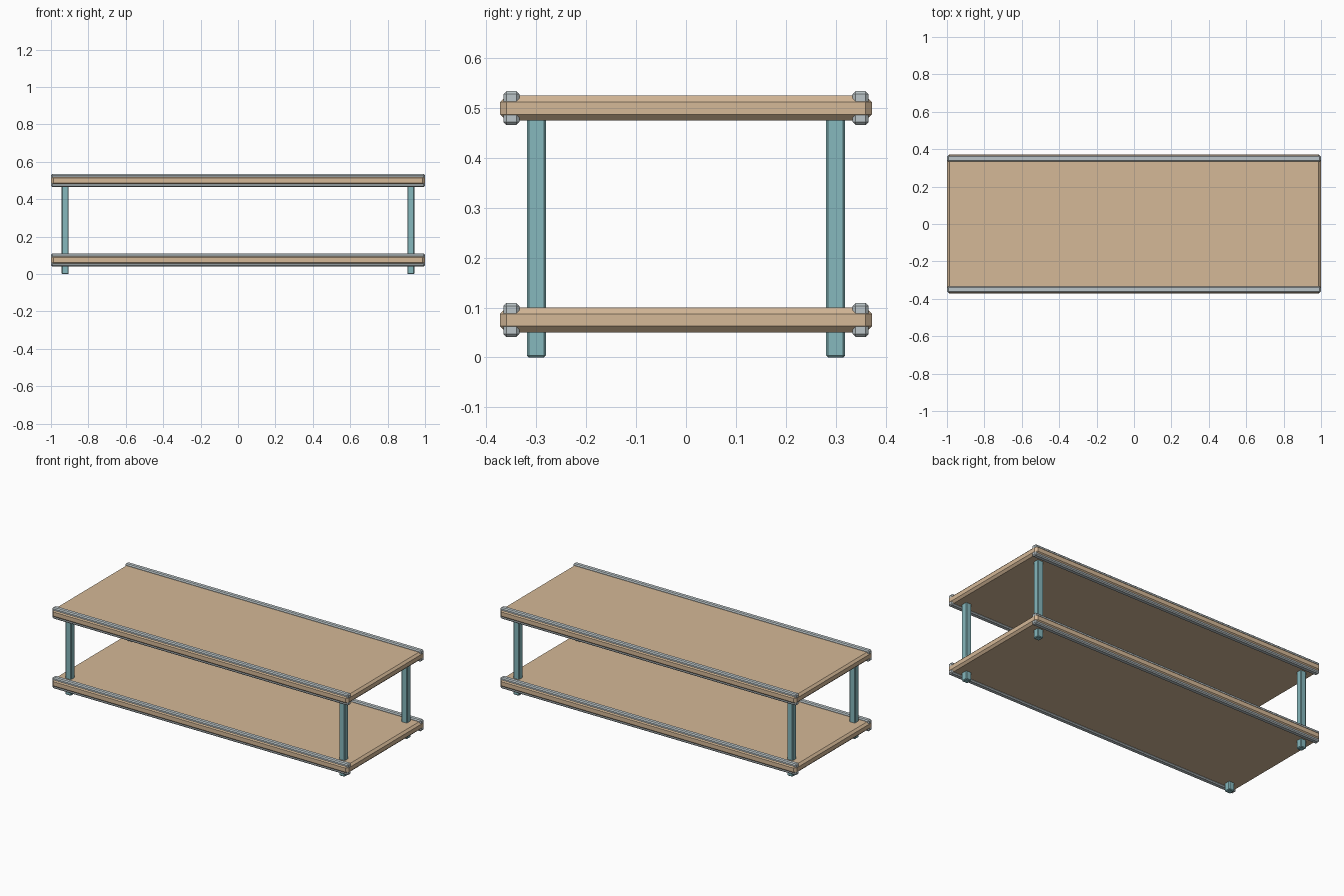
import bpy, bmesh
from mathutils import Matrix

if "Cube" in bpy.data.objects:
    bpy.data.objects.remove(bpy.data.objects["Cube"])


def material(name, rgb):
    m = bpy.data.materials.new(name)
    m.diffuse_color = (*rgb, 1)
    m.use_nodes = True
    m.node_tree.nodes["Principled BSDF"].inputs["Base Color"].default_value = m.diffuse_color
    return m


wood = material("wood", (0.66, 0.48, 0.31))
teal = material("teal_paint", (0.24, 0.48, 0.51))
steel = material("grey_trim", (0.50, 0.56, 0.58))


def chamfered_box(name, size, centre, chamfer, mat):
    bm = bmesh.new()
    bmesh.ops.create_cube(bm, size=1, matrix=Matrix.Diagonal((*size, 1)))
    mesh = bpy.data.meshes.new(name)
    bm.to_mesh(mesh)
    bm.free()
    mesh.materials.append(mat)
    obj = bpy.data.objects.new(name, mesh)
    obj.location = centre
    bpy.context.collection.objects.link(obj)
    bev = obj.modifiers.new("chamfer", 'BEVEL')
    bev.width = chamfer
    bev.segments = 1
    bev.limit_method = 'NONE'
    return obj


SIDES = ((-1, "front"), (1, "back"))

# Two shelves, each with trim rails set through its long edges
for level, z in (("lower", 0.075), ("upper", 0.5)):
    chamfered_box(f"{level}_shelf", (2.0, 0.745, 0.05), (0, 0, z), 0.0125, wood)
    for sy, side in SIDES:
        chamfered_box(f"{level}_{side}_rail", (1.998, 0.032, 0.068),
                      (0, sy * 0.35, z), 0.006, steel)

# Four corner legs, passing through the lower shelf up into the upper one
for sx, end in ((-1, "left"), (1, "right")):
    for sy, side in SIDES:
        chamfered_box(f"{side}_{end}_leg", (0.038, 0.038, 0.5),
                      (sx * 0.924, sy * 0.3, 0.25), 0.004, teal)
